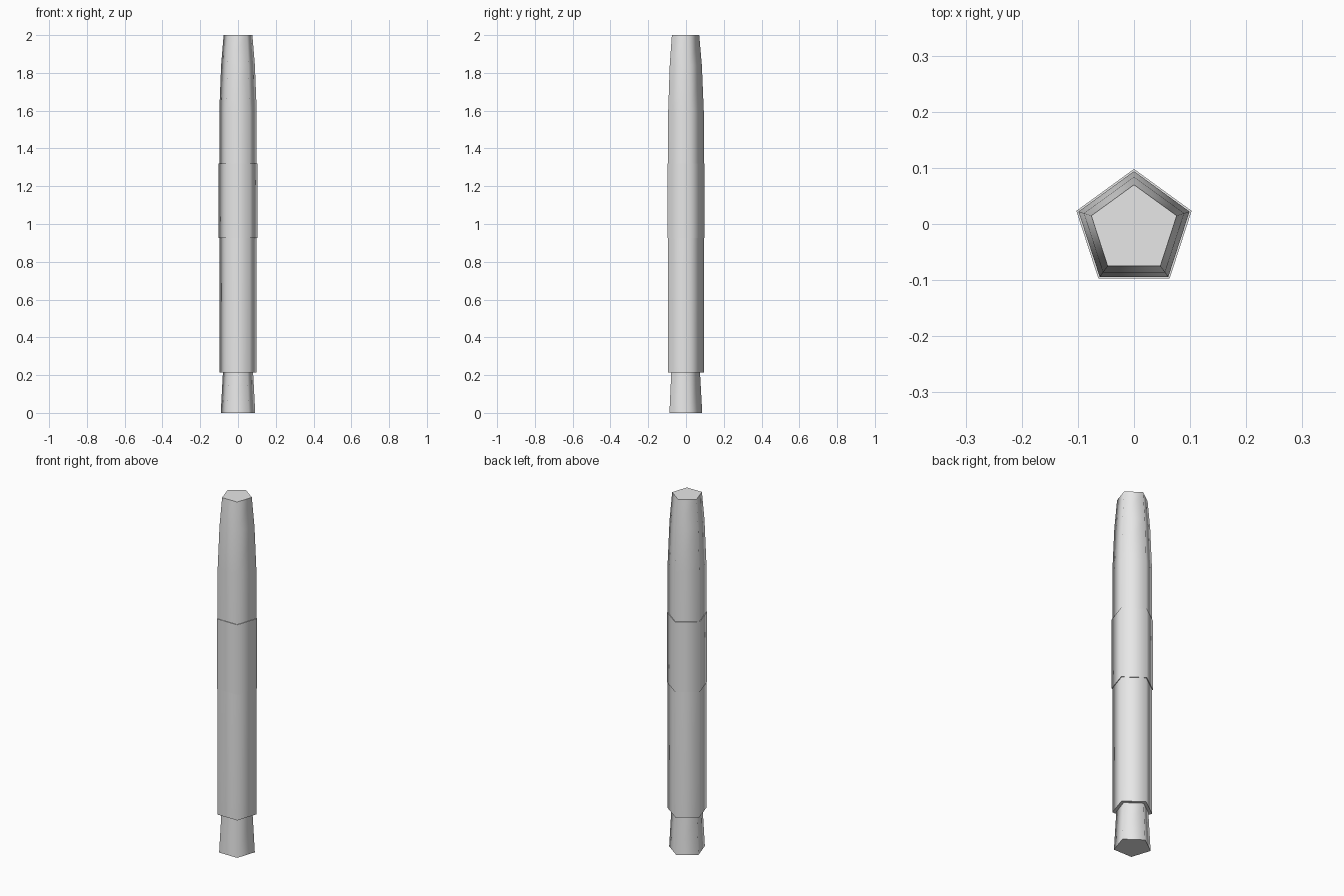
import bpy, bmesh, math

SIDES = 5
OFFSET_Y = -0.01

cube = bpy.data.objects.get("Cube")
if cube:
    bpy.data.objects.remove(cube, do_unlink=True)

grey = bpy.data.materials.new("light_grey")
grey.use_nodes = True
grey.diffuse_color = (0.8, 0.8, 0.8, 1)
grey.node_tree.nodes["Principled BSDF"].inputs["Base Color"].default_value = (0.8, 0.8, 0.8, 1)


def pentagon_loft(name, profile):
    """Closed five-sided solid through (radius, height) rings, one corner to the back."""
    bm = bmesh.new()
    rings = []
    for radius, z in profile:
        ring = []
        for i in range(SIDES):
            a = math.pi / 2 + math.tau * i / SIDES
            ring.append(bm.verts.new((radius * math.cos(a), OFFSET_Y + radius * math.sin(a), z)))
        rings.append(ring)
    for low, high in zip(rings, rings[1:]):
        for i in range(SIDES):
            j = (i + 1) % SIDES
            bm.faces.new((low[i], low[j], high[j], high[i]))
    bm.faces.new(rings[0][::-1])
    bm.faces.new(rings[-1])
    mesh = bpy.data.meshes.new(name)
    bm.to_mesh(mesh)
    bm.free()
    mesh.materials.append(grey)
    obj = bpy.data.objects.new(name, mesh)
    bpy.context.collection.objects.link(obj)
    # Soft shading around the sides, crisp end caps
    bpy.ops.object.select_all(action="DESELECT")
    obj.select_set(True)
    bpy.context.view_layer.objects.active = obj
    bpy.ops.object.shade_smooth_by_angle(angle=math.radians(78))
    return obj


# Flared foot
pentagon_loft("foot", [(0.096, 0), (0.084, 0.215)])
# Long shaft with tapered tip
pentagon_loft("shaft", [(0.104, 0.215), (0.104, 1.6), (0.094, 1.84), (0.08, 2)])
# Slightly raised grip band
pentagon_loft("grip_band", [(0.108, 0.925), (0.108, 1.32)])
